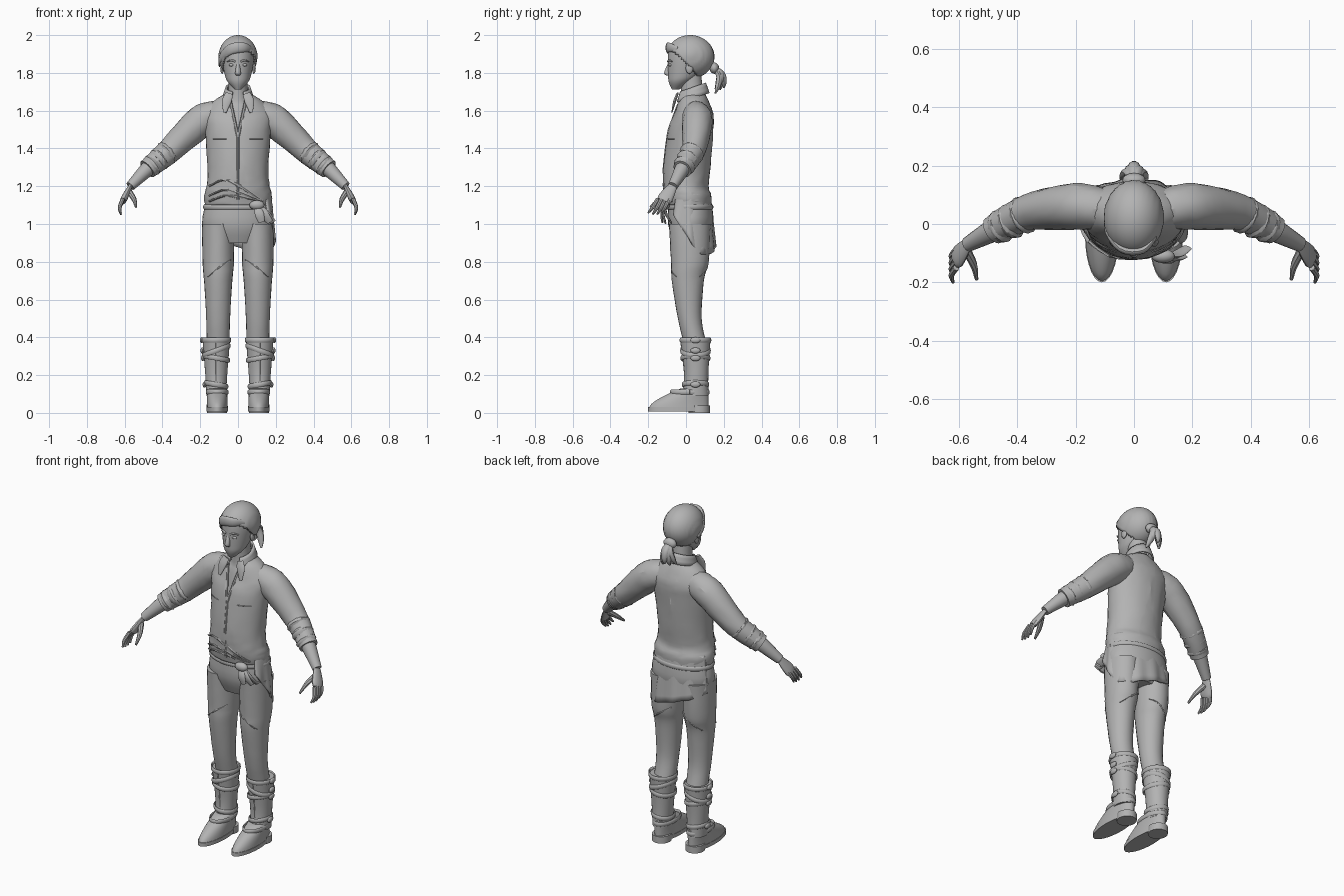
import bpy, bmesh, random
from math import sin, cos, pi, radians
from mathutils import Vector
from mathutils.bvhtree import BVHTree

random.seed(4)
if "Cube" in bpy.data.objects:
    bpy.data.objects.remove(bpy.data.objects["Cube"])

GREY = (.45, .45, .45, 1)
SIDEWAYS, DEPTH, UPRIGHT = Vector.Fill(3), Vector.Fill(3), Vector.Fill(3)
SIDEWAYS.x = DEPTH.y = UPRIGHT.z = 1
clay = bpy.data.materials.new("plain_grey")
clay.use_nodes = True
clay.diffuse_color = GREY
clay.node_tree.nodes["Principled BSDF"].inputs["Base Color"].default_value = GREY


def finish(name, bm, mirror=False, thick=0, angle=40):
    bmesh.ops.recalc_face_normals(bm, faces=bm.faces)
    mesh = bpy.data.meshes.new(name)
    bm.to_mesh(mesh)
    bm.free()
    mesh.materials.append(clay)
    part = bpy.data.objects.new(name, mesh)
    bpy.context.collection.objects.link(part)
    bpy.ops.object.select_all(action='DESELECT')
    part.select_set(True)
    bpy.context.view_layer.objects.active = part
    bpy.ops.object.shade_smooth_by_angle(angle=radians(angle))
    if thick:
        part.modifiers.new("thickness", 'SOLIDIFY').thickness = thick
    if mirror:
        part.modifiers.new("mirror", 'MIRROR')
    return part


def spline(path, steps=4):
    """Smooth interpolation through tuples of any length."""
    points = [Vector(p) for p in path]
    last = len(points) - 1
    result = []
    for i in range(last):
        before, start, end, after = (points[max(0, min(last, i + k))] for k in (-1, 0, 1, 2))
        pull_out, pull_in = (end - before) / 2, (after - start) / 2
        for step in range(steps):
            t = step / steps
            ease = t * t * (3 - 2 * t)
            result.append(start.lerp(end, ease) + pull_out * (t * (1 - t) ** 2) - pull_in * (t * t * (1 - t)))
    return result + [points[-1]]


def tube(name, path, sides=16, steps=4, across=None, fold=0, cap=True, **look):
    """Loft (x, y, z, radius, radius) rings: level, or square to the path when across is given."""
    bm = bmesh.new()
    rings = []
    points = spline(path, steps)
    for i, point in enumerate(points):
        u, v = SIDEWAYS, DEPTH
        if across:
            ahead, behind = points[min(i + 1, len(points) - 1)], points[max(i - 1, 0)]
            along = (ahead - behind).to_3d().normalized()
            u = (across - along * across.dot(along)).normalized()
            v = along.cross(u)
        ring = []
        for k in range(sides):
            turn = 2 * pi * k / sides
            offset = u * (cos(turn) * point[3]) + v * (sin(turn) * point[4])
            ring.append(bm.verts.new(point.to_3d() + offset * (1 + random.uniform(-fold, fold))))
        rings.append(ring)
    for lower, upper in zip(rings, rings[1:]):
        for k in range(sides):
            bm.faces.new((lower[k - 1], lower[k], upper[k], upper[k - 1]))
    if cap:
        bm.faces.new(rings[0])
        bm.faces.new(rings[-1])
    return finish(name, bm, **look)


def column(name, x, rings, **look):
    """Level rings given as (z, y, half width, half depth)."""
    return tube(name, [(x, y, z, wide, deep) for z, y, wide, deep in rings], **look)


def limb(name, joints, radii, flat=1, across=DEPTH, mirror=True, **look):
    path = [(*joint, r, r * flat) for joint, r in zip(joints, radii)]
    return tube(name, path, across=across, mirror=mirror, **look)


def shell(name, surface, columns, rows):
    bm = bmesh.new()
    grid = [[bm.verts.new(surface(i / columns, j / rows)) for j in range(rows + 1)]
            for i in range(columns + 1)]
    for left, right in zip(grid, grid[1:]):
        for j in range(rows):
            bm.faces.new((left[j], right[j], right[j + 1], left[j + 1]))
    return finish(name, bm, thick=.01)


def ball(name, centre, size, mirror=False):
    bm = bmesh.new()
    bmesh.ops.create_uvsphere(bm, u_segments=16, v_segments=10, radius=1)
    for vert in bm.verts:
        vert.co = Vector(centre) + vert.co * Vector(size)
    return finish(name, bm, mirror)


def band(name, x, y, z, wide, deep, tilt=0):
    turns = [pi * k / 16 for k in range(33)]
    loop = [(x + wide * cos(a), y + deep * sin(a), z + tilt * cos(a), .013, .005) for a in turns]
    tube(name, loop, sides=8, steps=1, across=UPRIGHT, mirror=x > 0)


def seam(name, target, line, radius, mirror=False, facing=1):
    """Thin raised line laid on the front or back of a part, through (x, z) points."""
    tree = BVHTree.FromPolygons([v.co for v in target.data.vertices],
                                [p.vertices for p in target.data.polygons])
    hits = [tree.ray_cast(Vector((x, -facing, z)), DEPTH * facing)[0] for x, z in spline(line)]
    path = [(*hit, radius, radius / 2) for hit in hits if hit]
    tube(name, path, sides=6, steps=1, across=SIDEWAYS, mirror=mirror)


# Trousers
column("trouser_hips", 0, [(1.15, .02, .16, .11), (1, .025, .19, .12), (.9, .02, .13, .08)], sides=32)
band("waistband", 0, .02, 1.09, .18, .12)
leg = column("trouser_leg", .105, [(1, .02, .085, .11), (.8, .02, .083, .1), (.7, .01, .075, .085),
             (.5, .02, .063, .063), (.36, .05, .06, .06)], sides=24, steps=6, fold=.008, mirror=True)
for facing in (1, -1):
    seam("thigh_seam", leg, [(.04, .81), (.1, .77), (.16, .72)], .005, True, facing)

# Boots: each foot ring runs from the heel to a toe line that retreats with height
FOOT, HEEL = .11, .12
foot = []
for step in range(7):
    rise = step / 6
    toe = -.195 + .17 * rise ** 1.5
    foot.append((.03 + rise / 10, (HEEL + toe) / 2, .056 - .004 * rise, (HEEL - toe) / 2))
column("boot_foot", FOOT, foot, sides=28, steps=2, mirror=True)
boot = column("boot_shaft", .115, [(.09, .05, .052, .07), (.2, .055, .058, .063), (.39, .05, .073, .08)],
              sides=28, fold=.006, mirror=True)
column("boot_sole", FOOT, [(z, -.04, .058, .16) for z in (.008, .03)], sides=28, steps=1, mirror=True)
column("boot_heel", FOOT, [(z, .07, .053, .056) for z in (0, .04)], steps=1, mirror=True)
for z, tilt in ((.385, 0), (.33, -.025), (.29, .012), (.15, .01)):
    band("boot_strap", .115, .05, z, .05 + z / 16, .06 + z / 20, tilt)
    ball("strap_buckle", (.168 + z / 16, .05, z), (.01, .026, .016), True)
band("ankle_strap", FOOT, .02, .11, .055, .1)
seam("boot_front_seam", boot, [(.115, .37), (.115, .17)], .005, True)

# Shirt body, cut open at the neck
shirt = column("shirt", 0, [(1.1, .015, .175, .12), (1.15, .01, .18, .125), (1.2, 0, .167, .12),
               (1.3, .005, .16, .125), (1.5, .025, .175, .12), (1.58, .04, .18, .105),
               (1.65, .04, .13, .08), (1.69, .04, .065, .06)],
               sides=36, fold=.014, cap=False, thick=.01, angle=22)
NECK_BOTTOM, SLOPE = 1.46, .21
seam("shirt_placket", shirt, [(0, NECK_BOTTOM), (0, 1.13)], .007)
seam("neck_edge", shirt, [(.045, 1.67), (0, NECK_BOTTOM)], .008, True)
seam("pocket_edge", shirt, [(.06, 1.45), (.13, 1.45)], .004, True)
for low in (1.12, 1.15, 1.2):
    seam("hem_fold", shirt, [(-.15, low), (-.05, low + .03), (.13, 1.12)], .01)
bm = bmesh.new()
bm.from_mesh(shirt.data)
for side in (1, -1):
    bmesh.ops.bisect_plane(bm, geom=bm.verts[:] + bm.edges[:] + bm.faces[:],
                           plane_co=UPRIGHT * NECK_BOTTOM, plane_no=(side, 0, -SLOPE))
middles = [(face, face.calc_center_median()) for face in bm.faces]
gap = [face for face, m in middles if m.y < 0 and abs(m.x) < SLOPE * (m.z - NECK_BOTTOM)]
bmesh.ops.delete(bm, geom=gap, context='FACES')
bm.to_mesh(shirt.data)
bm.free()


def tail_point(across, down):
    """Loose shirt tail hanging round the back and left hip."""
    turn = radians(-35 + 195 * across)
    hem = .84 + max(0, across - .45) / 5 + .7 * max(0, .3 - across)
    flare = 1 + .03 * sin(across * 40) * down
    return ((.176 + .02 * down) * cos(turn) * flare,
            .014 + (.116 + .028 * down) * sin(turn) * flare, 1.16 + (hem - 1.16) * down)


def collar_point(across, down):
    turn = radians(-62 + 304 * across)
    radius = .066 + .018 * down
    return (radius * cos(turn), .033 + radius * sin(turn) * 1.1, 1.724 + sin(turn) / 40 - down / 18)


shell("shirt_tail", tail_point, 40, 8)
shell("shirt_collar", collar_point, 28, 3)
limb("collar_flap", [(.045, -.045, 1.69), (.06, -.06, 1.65), (.07, -.075, 1.59)], (.02, .025, .008),
     flat=.3, across=SIDEWAYS)

# Knotted shirt front
knot = Vector((.1, -.11, 1.1))
ball("shirt_knot", knot, (.04, .024, .026))
for x, y in ((.17, -.11), (.125, -.125), (.185, -.08)):
    tip = Vector((x, y, 1.01))
    limb("knot_end", (knot, knot.lerp(tip, .5) - DEPTH / 90, tip), (.014, .024, .017),
         flat=.3, across=SIDEWAYS, mirror=False)

# Sleeves with rolled cuffs
chest, shoulder = Vector((.1, .05, 1.58)), Vector((.2, .06, 1.54))
elbow, cuff = Vector((.36, .04, 1.39)), Vector((.48, -.02, 1.29))
wrist, knuckle = Vector((.57, -.07, 1.2)), Vector((.61, -.12, 1.12))
limb("sleeve", (chest, shoulder, elbow, cuff), (.07, .08, .063, .05), flat=1.06, sides=24, steps=6,
     fold=.025, angle=22)
for along in (.15, .5, .8):
    size = .068 - .012 * along
    limb("sleeve_roll", [elbow.lerp(cuff, along + shift) for shift in (-.12, 0, .12)],
         (size * .85, size, size * .85), fold=.03, angle=25)

# Forearms and hands
limb("forearm", (elbow.lerp(cuff, .7), cuff, wrist), (.04, .04, .026))
limb("palm", (wrist, wrist.lerp(knuckle, .4), wrist.lerp(knuckle, .8), knuckle), (.024, .034, .04, .035), flat=.45)
for spread in (-.03, -.01, .01, .03):
    root = knuckle + DEPTH * spread
    tip = Vector((.62, -.165 + spread * 1.2, 1.05 + 9 * spread * spread))
    bend = root.lerp(tip, .5) + SIDEWAYS / 90
    limb("finger", (root + UPRIGHT / 90, bend, tip), (.011, .01, .005), sides=8)
limb("thumb", [(.575, -.09, 1.17), (.55, -.14, 1.13), (.54, -.19, 1.09)], (.016, .013, .006), sides=8)

# Neck and chest
column("neck_and_chest", 0, [(1.42, .02, .1, .1), (1.6, .04, .1, .08), (1.66, .035, .055, .06),
       (1.8, .025, .05, .055)], sides=24)

# Head
column("head", 0, [(1.713, -.055, .018, .02), (1.75, -.034, .053, .057), (1.79, -.012, .07, .083),
       (1.88, .014, .086, .11), (1.93, .02, .08, .108), (1.97, .02, .05, .07)], sides=32, steps=6)
column("nose", 0, [(1.85, -.088, .008, .008), (1.8, -.1, .015, .016), (1.785, -.092, .01, .008)])
ball("eye", (.033, -.083, 1.842), (.016, .009, .008), True)
ball("ear", (.084, .018, 1.825), (.01, .02, .03), True)
limb("brow", [(.014, -.095, 1.86), (.036, -.09, 1.867), (.058, -.074, 1.86)], (.005, .005, .003), across=UPRIGHT)
for z in (1.754, 1.764):
    ball("lip", (0, -.078, z), (.024, .014, .006))

# Swept-back hair with combed strands, open over the face
bm = bmesh.new()
bmesh.ops.create_uvsphere(bm, u_segments=64, v_segments=28, radius=1)
for vert in bm.verts:
    x, y, z = vert.co
    strand = 1 + .012 * sin(x * 38 + z * 5) * (1 - abs(z))
    vert.co = (x * .103 * strand, .022 + y * .128 * strand, 1.885 + z * .115)
middles = [(face, face.calc_center_median()) for face in bm.faces]
opening = [face for face, m in middles if m.y < .07 and m.z + .95 * m.y - m.x / 4 < 1.83]
bmesh.ops.delete(bm, geom=opening, context='FACES')
finish("hair", bm, thick=.012)
limb("swept_fringe", [(.075, -.045, 1.925), (.03, -.09, 1.935), (-.04, -.088, 1.925), (-.09, -.03, 1.88),
     (-.098, .03, 1.84)], (.012, .026, .028, .02, .01), flat=.45, across=UPRIGHT, mirror=False)

# Tied ponytail
tie = Vector((0, .15, 1.825))
ball("hair_tie", tie, (.04, .025, .03))
for x in (-.045, -.02, 0, .025, .045):
    tip = Vector((x, .2 - abs(x), 1.72 + random.uniform(-.03, .03)))
    limb("ponytail_lock", (tie, tie.lerp(tip, .3) + DEPTH / 40, tie.lerp(tip, .7) + DEPTH / 60, tip),
         (.018, .022, .018, .005), flat=.8, across=SIDEWAYS, mirror=False, sides=10)
